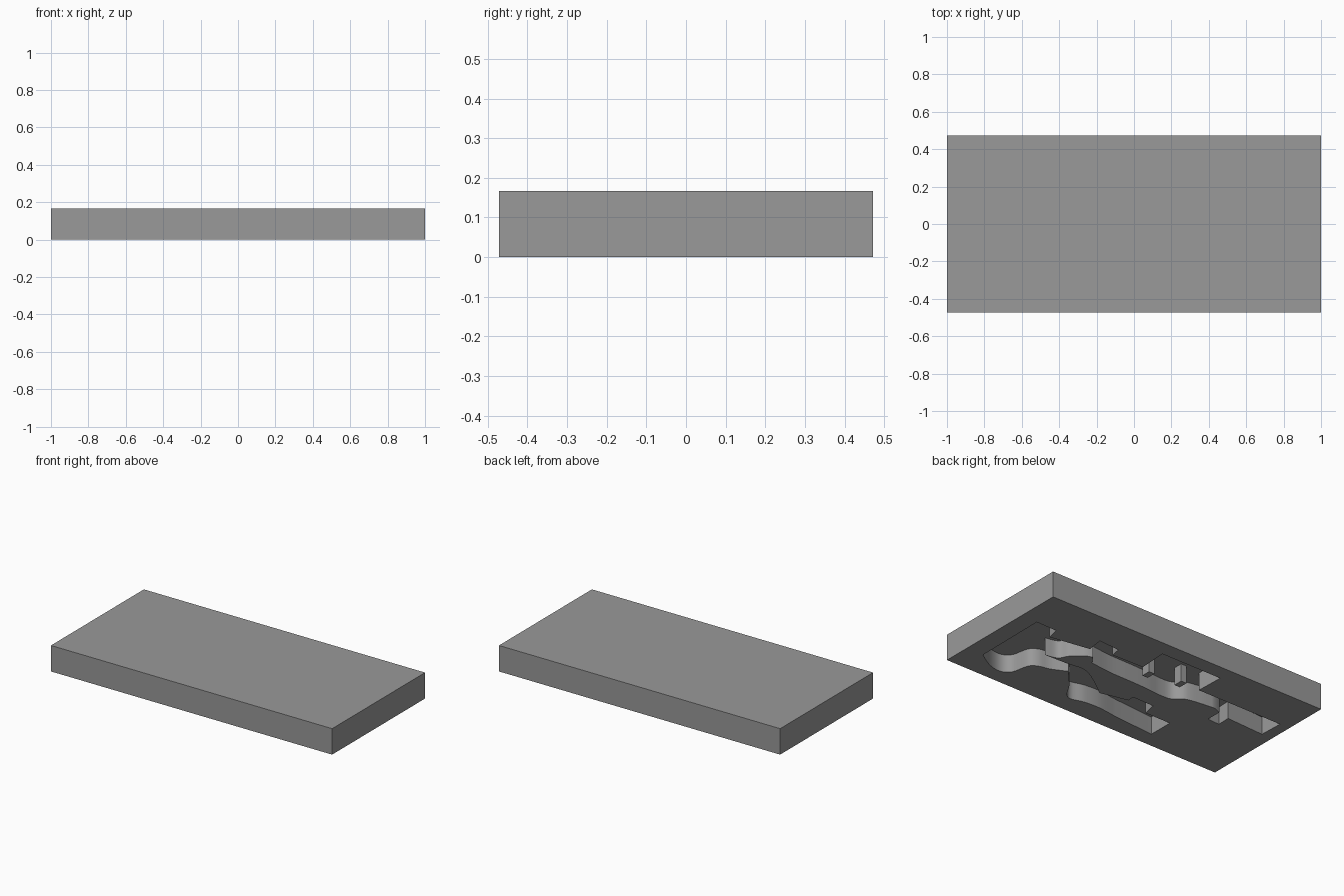
import bpy, bmesh
from mathutils import Vector

if "Cube" in bpy.data.objects:
    bpy.data.objects.remove(bpy.data.objects["Cube"])

LENGTH, WIDTH, HEIGHT, DEPTH = 2.0, 0.944, 0.167, 0.113


def smooth_run(points, steps=5):
    """Rounded edge run passing through a few points."""
    p = [Vector(q) for q in points]
    p = [2 * p[0] - p[1]] + p + [2 * p[-1] - p[-2]]
    out = []
    for i in range(1, len(p) - 2):
        a, b, c, d = p[i - 1:i + 3]
        for s in range(steps):
            t = s / steps
            out.append(0.5 * (2 * b + (c - a) * t + (2 * a - 5 * b + 4 * c - d) * t * t
                              + (3 * b - a - 3 * c + d) * t ** 3))
    return out + [p[-2]]


def prism(name, outline, z0, z1):
    """Extrude a flat outline from z0 to z1."""
    bm = bmesh.new()
    face = bm.faces.new([bm.verts.new((q[0], q[1], z0)) for q in outline])
    ext = bmesh.ops.extrude_face_region(bm, geom=[face])
    top = [v for v in ext["geom"] if isinstance(v, bmesh.types.BMVert)]
    bmesh.ops.translate(bm, verts=top, vec=(0, 0, z1 - z0))
    bmesh.ops.recalc_face_normals(bm, faces=bm.faces)
    mesh = bpy.data.meshes.new(name)
    bm.to_mesh(mesh)
    bm.free()
    obj = bpy.data.objects.new(name, mesh)
    bpy.context.collection.objects.link(obj)
    return obj


def rect(x0, x1, y0, y1):
    return [(x0, y0), (x1, y0), (x1, y1), (x0, y1)]


def cut(target, cutter):
    mod = target.modifiers.new("cut", 'BOOLEAN')
    mod.operation, mod.solver, mod.object = 'DIFFERENCE', 'EXACT', cutter
    bpy.context.view_layer.objects.active = target
    bpy.ops.object.modifier_apply(modifier=mod.name)
    bpy.data.objects.remove(cutter)


# Solid tray block
tray = prism("tray_block", rect(-LENGTH / 2, LENGTH / 2, -WIDTH / 2, WIDTH / 2), 0, HEIGHT)

# Recess outline: wide end, lower branch, long upper branch with a raised bay
outline = [(.885, .19)]
outline += smooth_run([(.88, -.296), (.775, -.358), (.687, -.374), (.628, -.335),
                       (.602, -.23), (.558, -.19), (.48, -.17), (.385, -.124)])
outline += smooth_run([(.28, -.24), (.198, -.353), (.09, -.335), (-.02, -.33), (-.15, -.347)])
outline += [(-.44, -.37), (-.44, -.206), (-.26, -.206), (-.24, -.116),
            (-.09, -.113), (-.09, -.158)]
outline += smooth_run([(.09, -.2), (.17, -.14), (.264, -.078), (.34, -.05), (.44, -.06)])
outline += smooth_run([(.608, -.067), (.529, -.046), (.49, .016), (.41, .08)])
outline += [(.38, .09)]
outline += smooth_run([(.343, .036), (.2, .02), (.04, .017), (-.094, .012), (-.19, .004),
                       (-.27, .012), (-.33, .06), (-.426, .08), (-.527, .09)])
outline += [(-.578, .07), (-.578, -.03), (-.663, -.035), (-.66, .05), (-.925, .036),
            (-.93, .19), (-.325, .19), (-.33, .373),
            (.10, .373), (.09, .185), (.31, .18), (.325, .247), (.47, .257), (.46, .19),
            (.455, .15), (.72, .106), (.737, .187)]
recess = prism("recess_cutter", outline, -0.05, DEPTH)

# Two small posts left standing in the raised bay
for x, y in ((.01, .14), (-.20, .175)):
    cut(recess, prism("post_cutter", rect(x - .02, x + .02, y - .03, y + .03), -0.1, DEPTH + 0.1))
cut(tray, recess)

# Dark grey finish
grey = bpy.data.materials.new("dark_grey")
grey.diffuse_color = (0.32, 0.32, 0.32, 1)
grey.use_nodes = True
grey.node_tree.nodes["Principled BSDF"].inputs["Base Color"].default_value = grey.diffuse_color
tray.data.materials.clear()
tray.data.materials.append(grey)

bpy.ops.object.select_all(action='DESELECT')
tray.select_set(True)
bpy.context.view_layer.objects.active = tray
bpy.ops.object.shade_smooth_by_angle()
